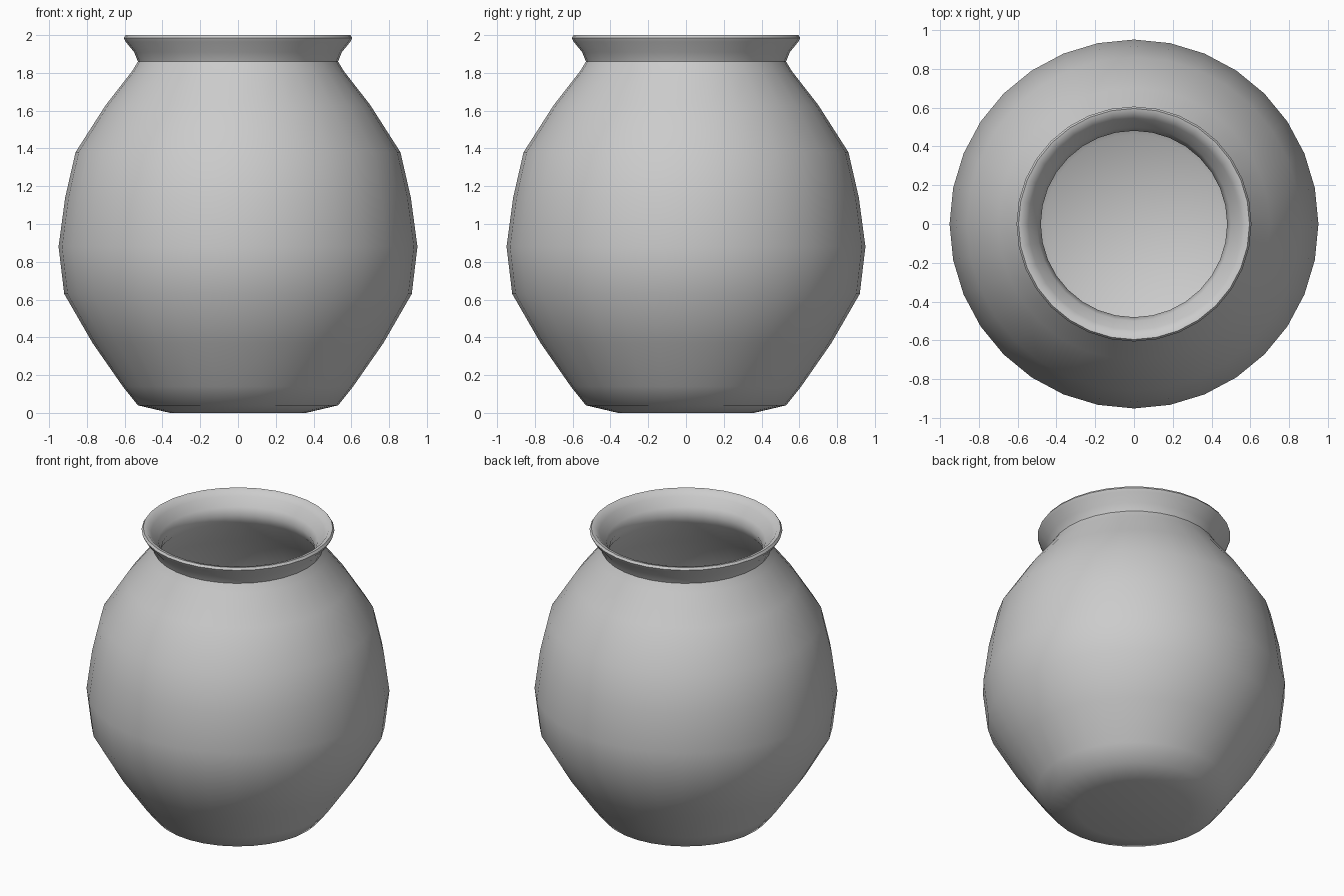
import bpy, bmesh
from math import cos, sin, tau

if "Cube" in bpy.data.objects:
    bpy.data.objects.remove(bpy.data.objects["Cube"])

SIDES = 32


def lathe(name, profile, sides=SIDES):
    """Revolve (radius, height) points about z; radius 0 makes a pole."""
    bm = bmesh.new()
    rings = []
    for r, z in profile:
        if r == 0:
            rings.append([bm.verts.new((0, 0, z))] * sides)
        else:
            rings.append([bm.verts.new((r * cos(tau * i / sides), r * sin(tau * i / sides), z))
                          for i in range(sides)])
    for a, b in zip(rings, rings[1:]):
        for i in range(sides):
            j = (i + 1) % sides
            corners = list(dict.fromkeys((a[i], a[j], b[j], b[i])))
            bm.faces.new(corners)
    bmesh.ops.recalc_face_normals(bm, faces=bm.faces)
    mesh = bpy.data.meshes.new(name)
    bm.to_mesh(mesh)
    bm.free()
    obj = bpy.data.objects.new(name, mesh)
    bpy.context.collection.objects.link(obj)
    bpy.ops.object.select_all(action='DESELECT')
    obj.select_set(True)
    bpy.context.view_layer.objects.active = obj
    bpy.ops.object.shade_smooth_by_angle(angle=0.8)
    return obj


# Outer shell: base, belly, shoulder, flared neck
outer = [(0, 0), (0.36, 0), (0.53, 0.04), (0.61, 0.14), (0.77, 0.37), (0.92, 0.63),
         (0.95, 0.88), (0.915, 1.14), (0.86, 1.38), (0.70, 1.63), (0.56, 1.81), (0.53, 1.86),
         (0.55, 1.91)]
# Rounded lip
lip = [(0.595, 1.965), (0.605, 1.985), (0.595, 2.0), (0.57, 1.995), (0.545, 1.965)]
# Inner wall and floor
inner = [(0.50, 1.91), (0.48, 1.86), (0.50, 1.80), (0.65, 1.60), (0.80, 1.36),
         (0.86, 1.13), (0.89, 0.88), (0.86, 0.65), (0.71, 0.40), (0.56, 0.18),
         (0.46, 0.10), (0, 0.07)]

lathe("clay_pot", outer + lip + inner)
